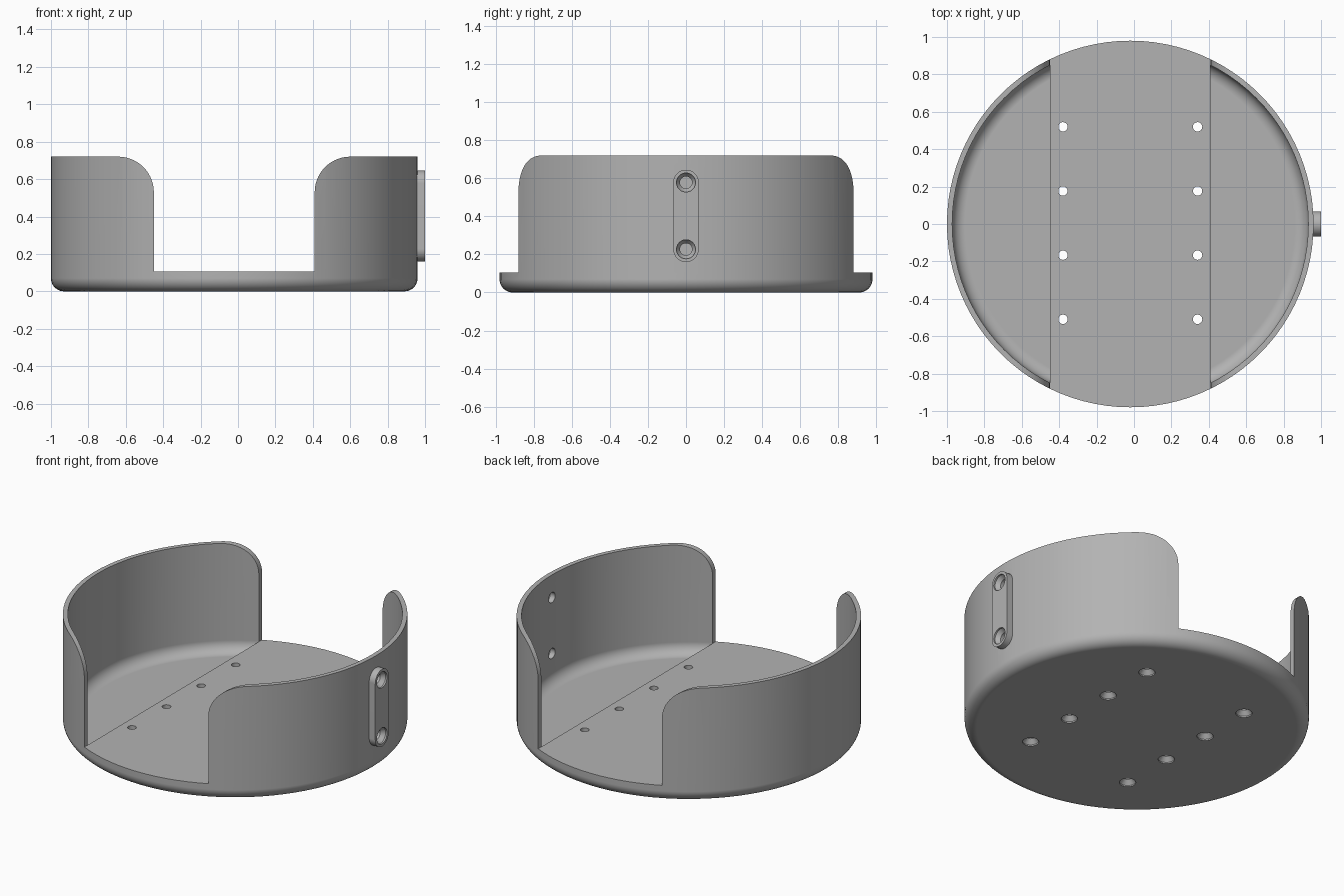
import bpy, bmesh
from math import pi, sin, cos, radians
from mathutils import Matrix

old = bpy.data.objects.get("Cube")
if old:
    bpy.data.objects.remove(old, do_unlink=True)

CX, R, WALL = -0.02, 0.98, 0.028      # cup axis, outer radius, wall thickness
HEIGHT, DECK, FLOOR = 0.72, 0.105, 0.04
HALF, CORNER = 0.43, 0.19             # channel half width, wall corner radius
FILLET = 0.07

grey = bpy.data.materials.new("plain_grey")
grey.use_nodes = True
colour = (0.45, 0.45, 0.45, 1)
grey.diffuse_color = colour
grey.node_tree.nodes["Principled BSDF"].inputs["Base Color"].default_value = colour


def finish(name, bm):
    bmesh.ops.recalc_face_normals(bm, faces=bm.faces)
    mesh = bpy.data.meshes.new(name)
    bm.to_mesh(mesh)
    bm.free()
    mesh.materials.append(grey)
    ob = bpy.data.objects.new(name, mesh)
    bpy.context.collection.objects.link(ob)
    return ob


def arc(cx, cy, r, a, b, n=10):
    return [(cx + r * cos(radians(a + (b - a) * i / n)),
             cy + r * sin(radians(a + (b - a) * i / n))) for i in range(n + 1)]


def lathe(name, profile, matrix, steps):
    """Closed solid of revolution from (radius, height) points, capped at both ends."""
    bm = bmesh.new()
    rings = [[bm.verts.new((r * cos(2 * pi * i / steps), r * sin(2 * pi * i / steps), z))
              for i in range(steps)] for r, z in profile]
    for low, high in zip(rings, rings[1:]):
        for i in range(steps):
            j = (i + 1) % steps
            bm.faces.new((low[i], low[j], high[j], high[i]))
    bm.faces.new(rings[0])
    bm.faces.new(rings[-1])
    bm.transform(matrix)
    return finish(name, bm)


def prism(name, outline, place, offset):
    """Extrude a flat outline; place maps its 2D points into space."""
    bm = bmesh.new()
    face = bm.faces.new([bm.verts.new(place(u, v)) for u, v in outline])
    out = bmesh.ops.extrude_face_region(bm, geom=[face])
    bmesh.ops.translate(bm, vec=offset,
                        verts=[g for g in out["geom"] if isinstance(g, bmesh.types.BMVert)])
    return finish(name, bm)


def combine(target, tool, operation="DIFFERENCE"):
    mod = target.modifiers.new("combine", "BOOLEAN")
    mod.operation, mod.solver, mod.object = operation, "EXACT", tool
    bpy.context.view_layer.objects.active = target
    bpy.ops.object.modifier_apply(modifier=mod.name)
    bpy.data.objects.remove(tool, do_unlink=True)


axis = Matrix.Translation((CX, 0, 0))

# Outer body with a rounded bottom edge
body = lathe("round_holder", arc(R - FILLET, FILLET, FILLET, -90, 0) + [(R, HEIGHT)], axis, 96)

# Mounting pad on the left side, sunk into the wall
pad_outline = arc(0, 0.578, 0.067, 0, 180, 16) + arc(0, 0.227, 0.067, 180, 360, 16)
pad = prism("mounting_pad", pad_outline, lambda y, z: (0.945, y, z), (0.055, 0, 0))
combine(body, pad, "UNION")

# Hollow interior, leaving the raised deck across the middle
inner = R - WALL
pocket = lathe("pocket_cutter", arc(inner - FILLET, FLOOR + FILLET, FILLET, -90, 0)
               + [(inner, HEIGHT + 0.2)], axis, 96)
deck = prism("deck_block", [(CX - HALF, -0.1), (CX + HALF, -0.1), (CX + HALF, DECK), (CX - HALF, DECK)],
             lambda x, z: (x, -1.2, z), (0, 2.4, 0))
combine(pocket, deck)
combine(body, pocket)

# Open channel front to back, with rounded upper wall corners
right_side = [(CX + HALF, DECK)] + arc(CX + HALF + CORNER, HEIGHT - CORNER, CORNER, 180, 90, 14)
right_side.append((CX + HALF + CORNER, HEIGHT + 0.3))
outline = right_side + [(2 * CX - x, z) for x, z in reversed(right_side)]
combine(body, prism("channel_cutter", outline, lambda x, z: (x, -1.2, z), (0, 2.4, 0)))

# Countersunk holes through the deck
hole = [(0.047, -0.02), (0.047, 0.008), (0.025, 0.035), (0.025, 0.2)]
for x in (-0.36, 0.36):
    for k in range(4):
        place = Matrix.Translation((CX + x, 0.005 + (k - 1.5) * 0.343, 0))
        combine(body, lathe("deck_hole_cutter", hole, place, 24))

# Countersunk holes through the mounting pad and wall
side_hole = [(0.05, -0.05), (0.05, 0.01), (0.032, 0.035), (0.032, 0.2)]
for z in (0.227, 0.578):
    place = Matrix.Translation((1.0, 0, z)) @ Matrix.Rotation(-pi / 2, 4, "Y")
    combine(body, lathe("pad_hole_cutter", side_hole, place, 24))

# Smooth curved surfaces, keep the crisp edges
bpy.ops.object.select_all(action="DESELECT")
body.select_set(True)
bpy.context.view_layer.objects.active = body
bpy.ops.object.shade_smooth_by_angle(angle=radians(30))
weighted = body.modifiers.new("weighted_normals", "WEIGHTED_NORMAL")
weighted.keep_sharp = True
